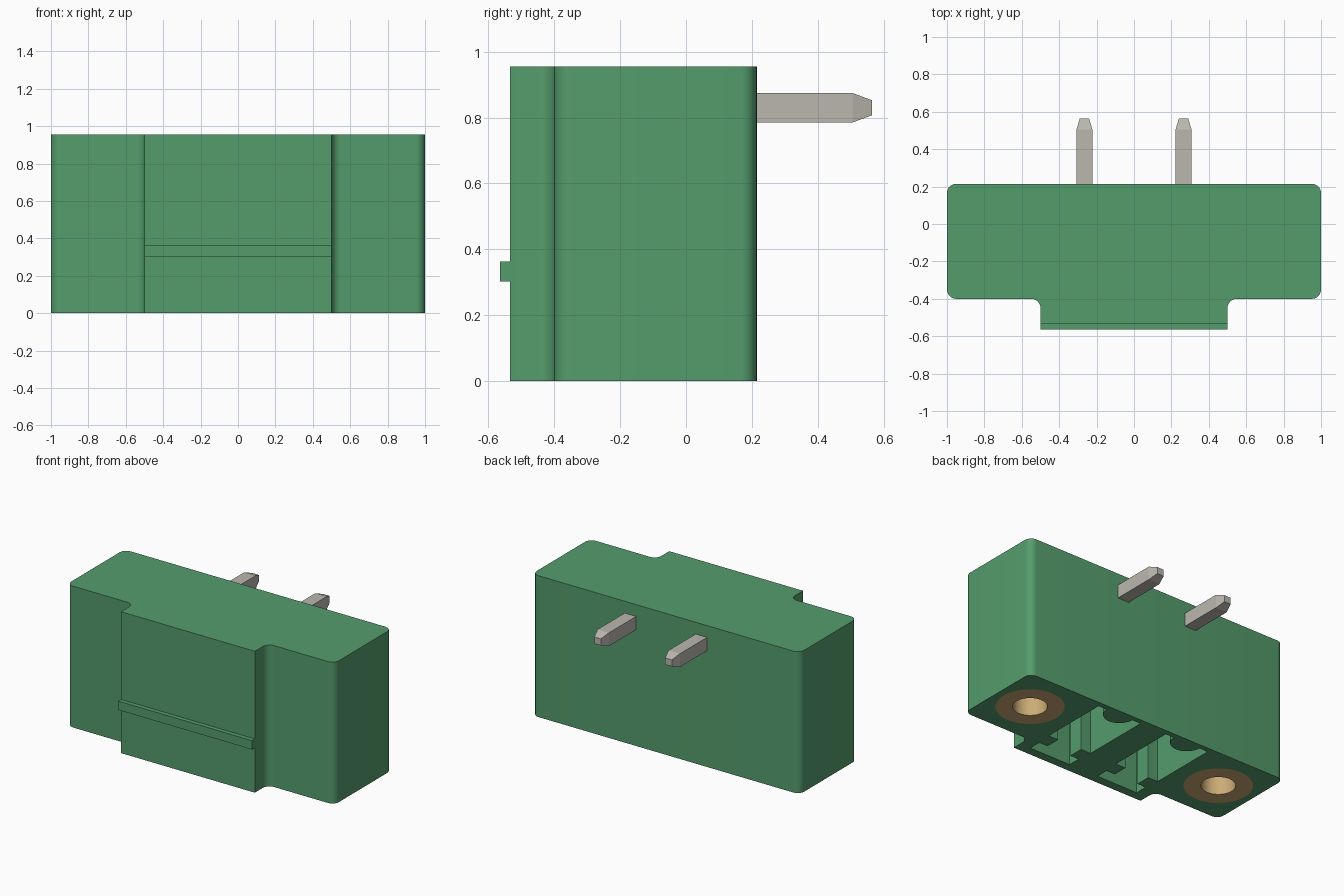
import bpy, bmesh, math
from mathutils import Vector

cube = bpy.data.objects.get("Cube")
if cube:
    bpy.data.objects.remove(cube)


def material(name, rgb, metallic=0.0):
    m = bpy.data.materials.new(name)
    m.use_nodes = True
    m.diffuse_color = (*rgb, 1)
    m.node_tree.nodes["Principled BSDF"].inputs["Base Color"].default_value = (*rgb, 1)
    return m


GREEN = material("green plastic", (0.09, 0.335, 0.152))
TIN = material("tin grey", (0.49, 0.475, 0.425))
BRASS = material("brass", (0.60, 0.41, 0.18))


def finish(name, bm, mat):
    bmesh.ops.recalc_face_normals(bm, faces=bm.faces)
    mesh = bpy.data.meshes.new(name)
    bm.to_mesh(mesh)
    bm.free()
    obj = bpy.data.objects.new(name, mesh)
    bpy.context.collection.objects.link(obj)
    mesh.materials.append(mat)
    return obj


def arc(cx, cy, r, start, end, steps=8):
    angles = [math.radians(start + (end - start) * i / steps) for i in range(steps + 1)]
    return [(cx + r * math.cos(a), cy + r * math.sin(a)) for a in angles]


def prism(name, outline, z0, z1, mat=GREEN):
    bm = bmesh.new()
    face = bm.faces.new([bm.verts.new((x, y, z0)) for x, y in outline])
    up = bmesh.ops.extrude_face_region(bm, geom=[face])["geom"]
    bmesh.ops.translate(bm, vec=(0, 0, z1 - z0),
                        verts=[v for v in up if isinstance(v, bmesh.types.BMVert)])
    return finish(name, bm, mat)


def mirrored(half):
    """Close a right-hand outline with its mirror image."""
    return half + [(-x, y) for x, y in reversed(half)]


def shade(obj):
    bpy.ops.object.select_all(action="DESELECT")
    obj.select_set(True)
    bpy.context.view_layer.objects.active = obj
    bpy.ops.object.shade_smooth_by_angle(angle=math.radians(35))


def cut(obj, cutter):
    mod = obj.modifiers.new("cut", "BOOLEAN")
    mod.operation, mod.solver, mod.object = "DIFFERENCE", "EXACT", cutter
    bpy.context.view_layer.objects.active = obj
    bpy.ops.object.modifier_apply(modifier=mod.name)
    bpy.data.objects.remove(cutter)


# Housing: rounded block with a raised front panel
HEIGHT, BACK, FRONT, PANEL, R = 0.955, 0.215, -0.40, -0.535, 0.05
half = ([(0.5, PANEL)]
        + arc(0.5 + R, FRONT - R, R, 180, 90)
        + arc(1 - R, FRONT + R, R, -90, 0)
        + arc(1 - R, BACK - R, R, 0, 90))
housing = prism("housing", mirrored(half), 0, HEIGHT)

# Plug cavities: keyed slots opening downwards
PITCH, FLOOR = 0.265, 0.72
key = [(0.165, -0.29), (0.165, 0.18)] + arc(0, 0.18, 0.10, 0, -90)[:-1]
slot = [(0.155, -0.475), (0.155, -0.39), (0.09, -0.39), (0.09, -0.29)] + key + [(0.0, 0.08)]
slot = slot + [(-x, y) for x, y in reversed(slot[:-1])]
for side in (-1, 1):
    cut(housing, prism("cavity_cutter", [(x + side * PITCH, y) for x, y in slot], -0.1, FLOOR))

# Threaded inserts on both flanges
INSERT_X, INSERT_Y, OUTER, HOLE = 0.743, -0.0925, 0.21, 0.105
for side, label in ((-1, "right"), (1, "left")):
    ring = arc(side * INSERT_X, INSERT_Y, OUTER, 0, 360, 48)[:-1]
    cut(housing, prism("insert_cutter", ring, -0.1, 0.6))
    bm = bmesh.new()
    profile = [(0, 0.55), (HOLE, 0.55), (HOLE, 0), (OUTER, 0), (OUTER, 0.6), (0, 0.6)]
    verts = [bm.verts.new((r, 0, z)) for r, z in profile]
    edges = [bm.edges.new(pair) for pair in zip(verts, verts[1:])]
    bmesh.ops.spin(bm, geom=verts + edges, cent=(0, 0, 0), axis=(0, 0, 1),
                   angle=math.tau, steps=48, use_merge=True)
    bmesh.ops.remove_doubles(bm, verts=bm.verts, dist=0.0001)
    bmesh.ops.translate(bm, verts=bm.verts, vec=(side * INSERT_X, INSERT_Y, 0))
    shade(finish(label + "_insert", bm, BRASS))
shade(housing)

# Latch rib across the front panel
prism("latch_rib", [(-0.5, -0.565), (0.5, -0.565), (0.5, PANEL), (-0.5, PANEL)], 0.303, 0.363)


def tapered_bar(name, start, end, tip, across, up, w, h):
    """Rectangular bar from start to end, narrowing to a blunt tip."""
    bm = bmesh.new()
    rings = []
    for centre, sx, sy in ((start, 1, 1), (end, 1, 1), (tip, 0.58, 0.5)):
        rings.append([bm.verts.new(Vector(centre) + Vector(across) * a * w * sx / 2
                                   + Vector(up) * b * h * sy / 2)
                      for a, b in ((-1, -1), (1, -1), (1, 1), (-1, 1))])
    for lower, upper in zip(rings, rings[1:]):
        for i in range(4):
            j = (i + 1) % 4
            bm.faces.new((lower[i], lower[j], upper[j], upper[i]))
    bm.faces.new(rings[0])
    bm.faces.new(rings[-1])
    return finish(name, bm, TIN)


# Bent pins: solder tails out of the back, contacts down into the cavities
X, Y, Z = (1, 0, 0), (0, 1, 0), (0, 0, 1)
PIN_Y, PIN_Z, W, H = -0.06, 0.83, 0.085, 0.09
for side, label in ((-1, "right"), (1, "left")):
    x = side * PITCH
    tapered_bar(label + "_solder_pin", (x, PIN_Y - H / 2, PIN_Z), (x, 0.505, PIN_Z),
                (x, 0.565, PIN_Z), X, Z, W, H)
    tapered_bar(label + "_contact_pin", (x, PIN_Y, PIN_Z), (x, PIN_Y, 0.31),
                (x, PIN_Y, 0.25), X, Y, W, H)
